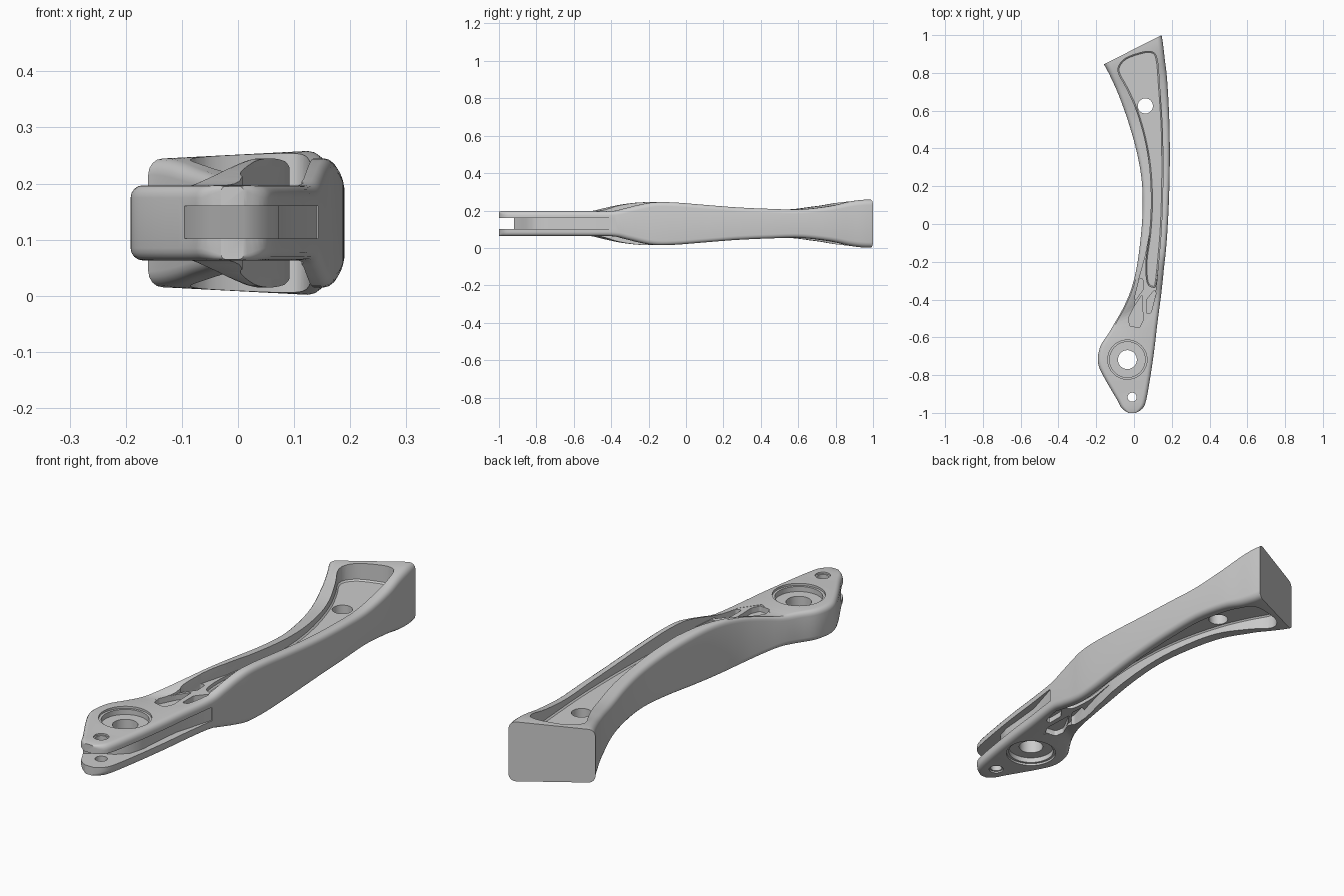
import bpy, bmesh, math
from mathutils import Vector

if "Cube" in bpy.data.objects:
    bpy.data.objects.remove(bpy.data.objects["Cube"])

CZ = 0.13  # mid-plane height


def spline(pts, steps, closed=False):
    """Catmull-Rom resampling of tuples of any length."""
    n, out = len(pts), []
    get = (lambda i: pts[i % n]) if closed else (lambda i: pts[max(0, min(n - 1, i))])
    for i in range(n if closed else n - 1):
        a, b, c, d = (get(i + k) for k in (-1, 0, 1, 2))
        for s in range(steps):
            t = s / steps
            out.append([0.5 * (2 * q + (r - p) * t + (2 * p - 5 * q + 4 * r - w) * t * t
                               + (3 * q - p - 3 * r + w) * t ** 3)
                        for p, q, r, w in zip(a, b, c, d)])
    if not closed:
        out.append(list(pts[-1]))
    return out


def finish(bm, name):
    bmesh.ops.recalc_face_normals(bm, faces=bm.faces[:])
    mesh = bpy.data.meshes.new(name)
    bm.to_mesh(mesh)
    bm.free()
    ob = bpy.data.objects.new(name, mesh)
    bpy.context.collection.objects.link(ob)
    return ob


# lever body: skewed stations (left x, left y, right x, right y, half height)
stations = [
    (-.03, -1, .01, -1, .065), (-.065, -.975, .045, -.977, .067),
    (-.09, -.93, .065, -.93, .067), (-.165, -.80, .088, -.80, .067),
    (-.191, -.73, .10, -.72, .067), (-.179, -.65, .112, -.63, .067),
    (-.135, -.58, .122, -.54, .067), (-.10, -.52, .143, -.38, .067),
    (-.06, -.45, .152, -.30, .083), (-.02, -.36, .16, -.22, .102),
    (.01, -.25, .168, -.15, .114), (.03, -.12, .176, -.05, .113),
    (.045, .05, .184, .10, .101), (.042, .22, .189, .28, .087),
    (.015, .38, .189, .46, .079), (-.03, .54, .184, .62, .076),
    (-.08, .68, .174, .78, .094), (-.12, .77, .162, .88, .117),
    (-.145, .82, .154, .95, .127), (-.16, .845, .146, 1.0, .128)]

bm = bmesh.new()
rings = []
for lx, ly, rx, ry, h in spline(stations, 4):
    left, right = Vector((lx, ly, CZ)), Vector((rx, ry, CZ))
    mid, half = (left + right) / 2, (right - left).length / 2
    u = (right - left).normalized()
    drop = max(0, h - .09) * .35 if ly > .5 else 0  # the left corner of the end is lower
    r = min(.022 + drop * .5, half * .4)
    ring = []
    for q, (sx, sz) in enumerate(((1, 1), (-1, 1), (-1, -1), (1, -1))):
        for k in range(5):
            a = math.radians(90 * q + 22.5 * k)
            p = mid + u * (sx * (half - r) + r * math.cos(a))
            p.z += sz * (h - r - (drop if sx < 0 else 0)) + r * math.sin(a)
            ring.append(bm.verts.new(p))
    rings.append(ring)
for A, B in zip(rings, rings[1:]):
    for i in range(len(A)):
        j = (i + 1) % len(A)
        bm.faces.new((A[i], A[j], B[j], B[i]))
bm.faces.new(rings[0])
bm.faces.new(rings[-1])
bmesh.ops.triangulate(bm, faces=[f for f in bm.faces if len(f.verts) == 4])
lever = finish(bm, "lever_body")


def cut(bm):
    cutter = finish(bm, "cutter")
    cutter.hide_render = True
    mod = lever.modifiers.new("cut", 'BOOLEAN')
    mod.operation, mod.solver, mod.object = 'DIFFERENCE', 'EXACT', cutter
    bpy.context.view_layer.objects.active = lever
    bpy.ops.object.modifier_apply(modifier=mod.name)
    bpy.data.objects.remove(cutter)


def prism(pts, z0, z1, chamfer=0):
    """Cut a straight pocket from z1 down to z0, with a softened floor edge."""
    bm = bmesh.new()
    s = math.copysign(1, z1 - z0)
    base = bm.faces.new([bm.verts.new((p[0], p[1], CZ + z0 + s * chamfer)) for p in pts])
    top = [bm.verts.new((p[0], p[1], CZ + z1)) for p in pts]
    low = list(base.verts)
    n = len(low)
    for i in range(n):
        j = (i + 1) % n
        bm.faces.new((low[i], low[j], top[j], top[i]))
    bm.faces.new(top)
    bmesh.ops.recalc_face_normals(bm, faces=bm.faces[:])
    if chamfer:
        bmesh.ops.inset_region(bm, faces=[base], thickness=chamfer, depth=chamfer)
    cut(bm)


def circle(x, y, r, n=48):
    return [(x + r * math.cos(2 * math.pi * i / n), y + r * math.sin(2 * math.pi * i / n))
            for i in range(n)]


def rounded(pts, r):
    """Polygon with rounded corners."""
    out, n = [], len(pts)
    for i in range(n):
        p, a, b = Vector(pts[i]), Vector(pts[i - 1]), Vector(pts[(i + 1) % n])
        k = min(r, .4 * (a - p).length, .4 * (b - p).length)
        s = p + (a - p).normalized() * k
        e = p + (b - p).normalized() * k
        out += [s.lerp(p, t).lerp(p.lerp(e, t), t) for t in (0, .25, .5, .75, 1)]
    return out


# long curved recess, its shallow run-out, and the truss recesses between ribs
recess = spline([(-.085, .81), (-.055, .87), (.02, .903), (.09, .913), (.122, .875),
                 (.136, .72), (.15, .5), (.153, .25), (.146, 0), (.132, -.18), (.116, -.32),
                 (.1, -.335), (.07, -.31), (.063, -.2), (.083, -.05), (.092, .12),
                 (.083, .3), (.055, .46), (.01, .61), (-.04, .72)], 4, True)
runout = [(-.036, -.52), (.003, -.43), (.027, -.29), (.06, -.17), (.085, -.04), (.142, -.04),
          (.131, -.19), (.117, -.34), (.09, -.48), (.03, -.56)]
truss = [[(-.03, -.5), (-.022, -.54), (.03, -.548), (.048, -.51), (.043, -.375), (.005, -.43)],
         [(.067, -.475), (.09, -.47), (.117, -.365), (.108, -.35), (.067, -.4)],
         [(.028, -.29), (.046, -.29), (.05, -.345), (.006, -.405), (.004, -.385)]]
for s in (1, -1):
    prism(runout, s * .0655, s * .2)
    prism(recess, s * .045, s * .21, .006)
    for t in truss:
        prism(rounded(t, .008), s * .042, s * .22)
    # pivot counterbore with stepped rim, small bore countersink
    prism(circle(-.035, -.718, .104), s * .058, s * .2)
    prism(circle(-.035, -.718, .094), s * .036, s * .2)
    prism(circle(-.01, -.917, .03), s * .06, s * .2)

# through holes
prism(circle(-.035, -.718, .05), -.2, .2)
prism(circle(-.01, -.917, .024), -.2, .2)
prism(circle(.06, .625, .04), -.2, .2)

# fork slot, open to the nose and the right side, stopping at the pivot boss
prism([(-.3, -.93), (-.1, -.925), (-.05, -.88), (.01, -.855), (.055, -.81), (.072, -.75),
       (.077, -.68), (.09, -.55), (.14, -.38), (.3, -.38), (.3, -1.1), (-.3, -1.1)],
      -.028, .03)

bpy.ops.object.select_all(action='DESELECT')
lever.select_set(True)
bpy.context.view_layer.objects.active = lever
bpy.ops.object.shade_smooth_by_angle(angle=math.radians(30))
